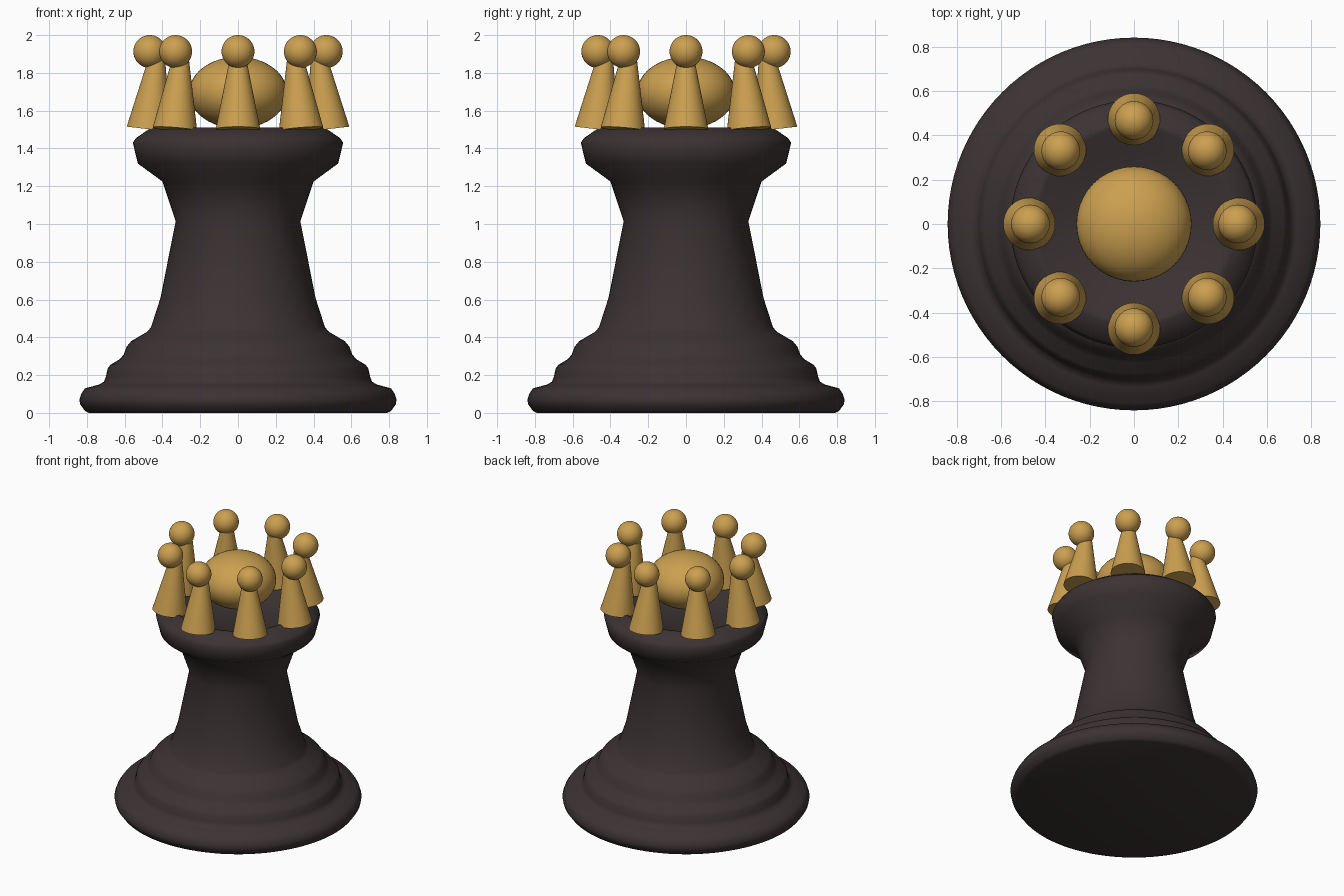
import bpy, bmesh, math
from mathutils import Vector, Matrix

cube = bpy.data.objects.get("Cube")
if cube:
    bpy.data.objects.remove(cube, do_unlink=True)


def make_material(name, rgb):
    mat = bpy.data.materials.new(name)
    mat.use_nodes = True
    mat.diffuse_color = (*rgb, 1)
    mat.node_tree.nodes["Principled BSDF"].inputs["Base Color"].default_value = (*rgb, 1)
    return mat


ebony = make_material("dark ebony", (0.045, 0.033, 0.033))
gold = make_material("warm gold", (0.60, 0.35, 0.08))


def finish(name, bm, mat, angle):
    """Turn a bmesh into a smooth shaded object with sharp corners kept."""
    bmesh.ops.recalc_face_normals(bm, faces=bm.faces)
    mesh = bpy.data.meshes.new(name)
    bm.to_mesh(mesh)
    bm.free()
    mesh.materials.append(mat)
    obj = bpy.data.objects.new(name, mesh)
    bpy.context.collection.objects.link(obj)
    bpy.ops.object.select_all(action="DESELECT")
    obj.select_set(True)
    bpy.context.view_layer.objects.active = obj
    bpy.ops.object.shade_smooth_by_angle(angle=math.radians(angle))
    return obj


def lathe(name, profile, mat, steps=96):
    bm = bmesh.new()
    verts = [bm.verts.new((r, 0, z)) for r, z in profile]
    edges = [bm.edges.new(pair) for pair in zip(verts, verts[1:])]
    bmesh.ops.spin(bm, geom=verts + edges, cent=(0, 0, 0), axis=(0, 0, 1),
                   angle=math.tau, steps=steps)
    bmesh.ops.remove_doubles(bm, verts=bm.verts, dist=0.0005)
    return finish(name, bm, mat, 50)


def ball(name, centre, size):
    bm = bmesh.new()
    bmesh.ops.create_uvsphere(bm, u_segments=40, v_segments=24, radius=1,
                              matrix=Matrix.Translation(centre) @ Matrix.Diagonal((*size, 1)))
    return finish(name, bm, gold, 60)


def cone(name, foot, tip, r_foot, r_tip):
    axis = tip - foot
    turn = axis.to_track_quat("Z", "Y").to_matrix().to_4x4()
    bm = bmesh.new()
    bmesh.ops.create_cone(bm, cap_ends=True, segments=40, radius1=r_foot, radius2=r_tip,
                          depth=axis.length,
                          matrix=Matrix.Translation((foot + tip) / 2) @ turn)
    return finish(name, bm, gold, 40)


# Turned body: stepped foot, tapering stem, flared collar with a dished top
lathe("body", [
    (0, 0), (0.79, 0), (0.81, 0.01), (0.835, 0.045), (0.84, 0.07), (0.83, 0.10),
    (0.81, 0.13), (0.735, 0.15), (0.71, 0.165), (0.70, 0.19), (0.69, 0.235),
    (0.675, 0.255), (0.625, 0.285), (0.605, 0.31), (0.59, 0.35), (0.565, 0.38),
    (0.48, 0.43), (0.46, 0.455), (0.41, 0.61), (0.33, 1.015), (0.40, 1.225),
    (0.53, 1.32), (0.557, 1.43), (0.54, 1.455), (0.46, 1.51), (0.435, 1.51),
    (0.33, 1.43), (0, 1.43)], ebony)

# Domed cushion in the middle of the crown
ball("crown_dome", (0, 0, 1.695), (0.26, 0.26, 0.19))

# Ring of inward leaning spikes, each with a bead on top
for i in range(8):
    out = Vector((math.cos(i * math.tau / 8), math.sin(i * math.tau / 8), 0))
    up = Vector((0, 0, 1))
    cone(f"crown_spike_{i + 1}", out * 0.472 + up * 1.502, out * 0.43 + up * 1.87, 0.118, 0.045)
    ball(f"crown_bead_{i + 1}", out * 0.467 + up * 1.913, (0.087,) * 3)
